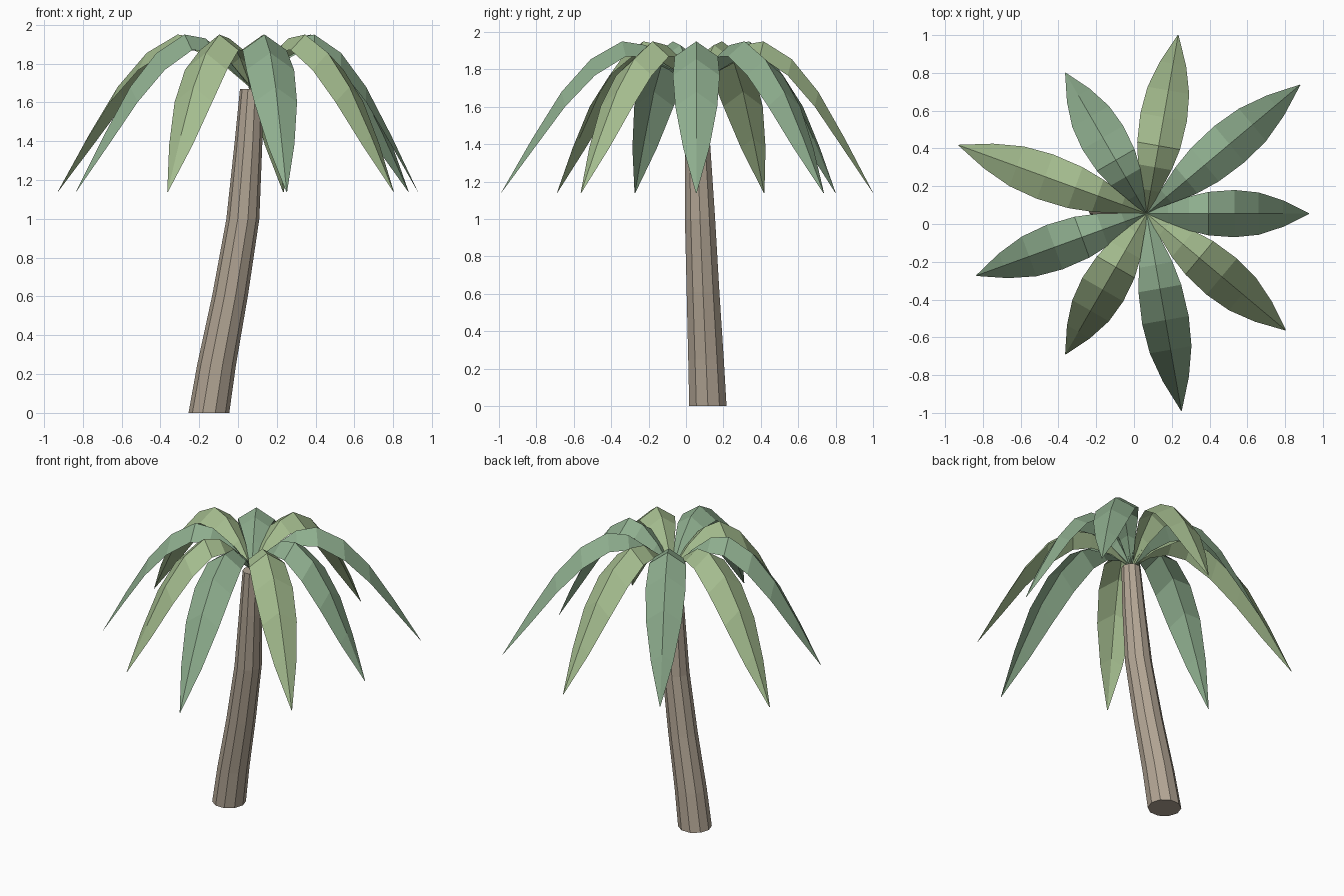
import bpy
from math import sin, cos, pi, radians

if "Cube" in bpy.data.objects:
    bpy.data.objects.remove(bpy.data.objects["Cube"])


def material(name, rgb):
    mat = bpy.data.materials.new(name)
    mat.diffuse_color = (*rgb, 1)
    mat.use_nodes = True
    mat.node_tree.nodes["Principled BSDF"].inputs["Base Color"].default_value = mat.diffuse_color
    return mat


def add_mesh(name, verts, faces, mat):
    mesh = bpy.data.meshes.new(name)
    mesh.from_pydata(verts, [], faces)
    mesh.materials.append(mat)
    obj = bpy.data.objects.new(name, mesh)
    bpy.context.collection.objects.link(obj)
    return obj


bark = material("bark", (0.45, 0.38, 0.30))
greens = [material("blue_green_leaf", (0.27, 0.42, 0.27)),
          material("light_green_leaf", (0.37, 0.50, 0.27))]

# Trunk: tapered, leaning rings (x, y, z, radius)
rings = [(-0.15, 0.117, 0.0, 0.105), (-0.11, 0.107, 0.25, 0.10),
         (-0.04, 0.091, 0.61, 0.092), (0.025, 0.075, 1.0, 0.085),
         (0.053, 0.062, 1.38, 0.072), (0.07, 0.055, 1.67, 0.06)]
SIDES = 10
verts = [(x + r * cos(2 * pi * k / SIDES), y + r * sin(2 * pi * k / SIDES), z)
         for x, y, z, r in rings for k in range(SIDES)]
faces = [tuple(range(SIDES))[::-1],
         tuple(range((len(rings) - 1) * SIDES, len(rings) * SIDES))]
for i in range(len(rings) - 1):
    for k in range(SIDES):
        a, b = i * SIDES + k, i * SIDES + (k + 1) % SIDES
        faces.append((a, b, b + SIDES, a + SIDES))
add_mesh("trunk", verts, faces, bark)

# Fronds: ridged, drooping leaves (fraction of length, ridge height, half width)
profile = [(0, 1.68, 0.008), (0.13, 1.83, 0.048), (0.26, 1.93, 0.09),
           (0.38, 1.95, 0.115), (0.54, 1.855, 0.125), (0.69, 1.68, 0.112),
           (0.84, 1.43, 0.07), (1, 1.14, 0.002)]
CX, CY, DROP = 0.067, 0.055, 0.7
for i in range(9):
    angle = radians(40 * (i + 1))
    length = (1.06, 0.96, 0.86)[i % 3]
    c, s = cos(angle), sin(angle)
    verts, faces = [], []
    for t, z, w in profile:
        for side in (-1, 0, 1):
            d, o = t * length, side * w
            verts.append((CX + d * c - o * s, CY + d * s + o * c,
                          z - DROP * abs(o)))
    for k in range(len(profile) - 1):
        for j in (0, 1):
            a = 3 * k + j
            faces.append((a, a + 3, a + 4, a + 1))
    add_mesh(f"frond_{i + 1}", verts, faces, greens[i % 2])
